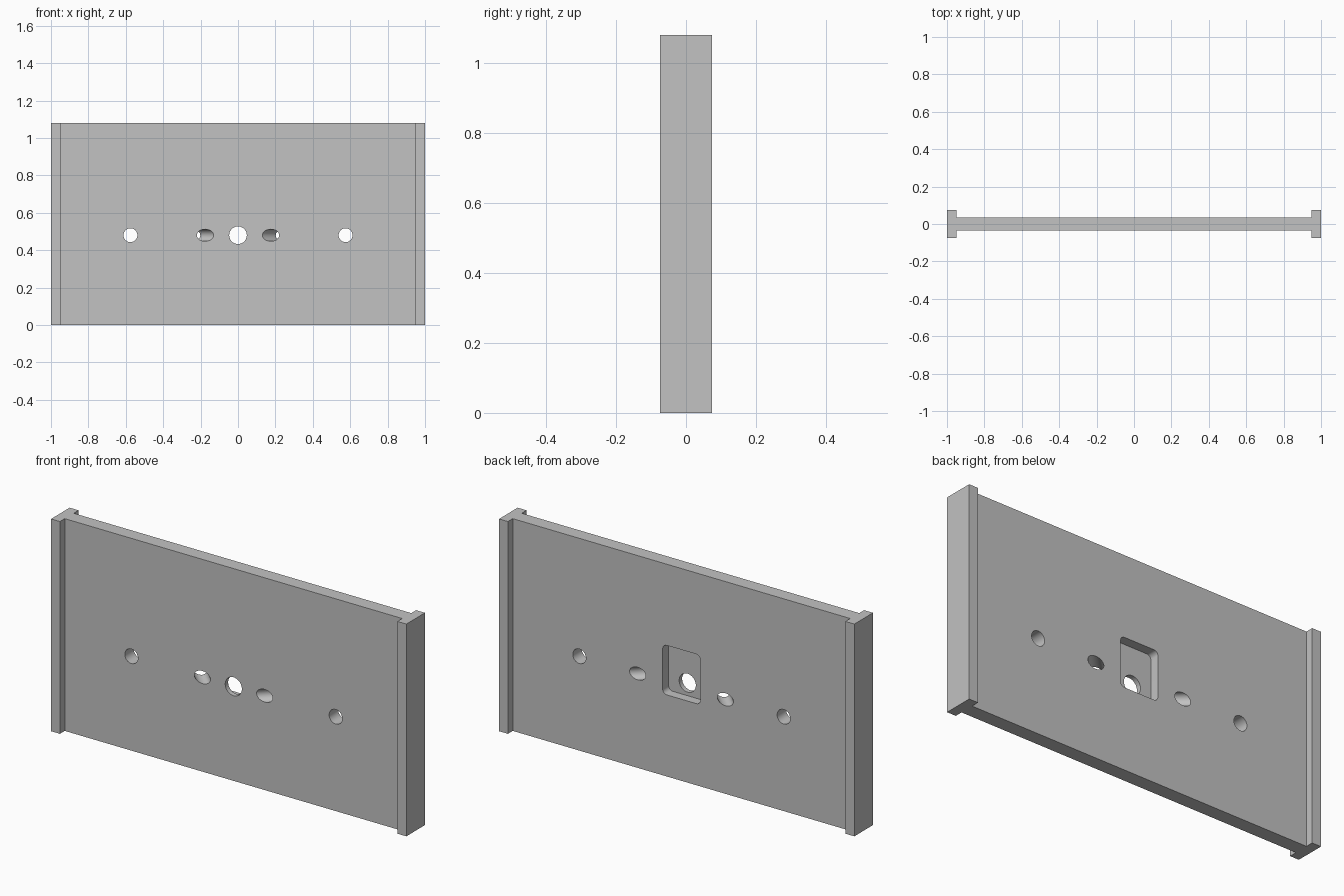
import bpy, bmesh
from math import pi

default = bpy.data.objects.get("Cube")
if default:
    bpy.data.objects.remove(default, do_unlink=True)

HEIGHT = 1.08
HALF_PLATE = 0.036
HALF_FLANGE = 0.075
WEB_X = 0.95
HOLE_Z = 0.48

grey = bpy.data.materials.new("plain_grey")
grey.use_nodes = True
colour = (0.54, 0.54, 0.54, 1)
grey.diffuse_color = colour
grey.node_tree.nodes["Principled BSDF"].inputs["Base Color"].default_value = colour


def extrude_outline(name, points, axis, length):
    """Fill a closed outline and extrude it along an axis."""
    bm = bmesh.new()
    face = bm.faces.new([bm.verts.new(p) for p in points])
    result = bmesh.ops.extrude_face_region(bm, geom=[face])
    verts = [v for v in result["geom"] if isinstance(v, bmesh.types.BMVert)]
    bmesh.ops.translate(bm, verts=verts, vec=[a * length for a in axis])
    bmesh.ops.recalc_face_normals(bm, faces=bm.faces)
    mesh = bpy.data.meshes.new(name)
    bm.to_mesh(mesh)
    bm.free()
    obj = bpy.data.objects.new(name, mesh)
    bpy.context.collection.objects.link(obj)
    return obj


def apply_modifier(obj, modifier):
    bpy.ops.object.select_all(action='DESELECT')
    obj.select_set(True)
    bpy.context.view_layer.objects.active = obj
    bpy.ops.object.modifier_apply(modifier=modifier.name)


def cut(obj, cutter):
    cutter.hide_render = True
    mod = obj.modifiers.new("cut", 'BOOLEAN')
    mod.operation = 'DIFFERENCE'
    mod.solver = 'EXACT'
    mod.object = cutter
    apply_modifier(obj, mod)
    bpy.data.objects.remove(cutter, do_unlink=True)


def drill(obj, x, radius, angle=0):
    """Cut a round hole from front to back, optionally slanted sideways."""
    bpy.ops.mesh.primitive_cylinder_add(
        vertices=64, radius=radius, depth=0.4,
        location=(x, 0, HOLE_Z), rotation=(pi / 2, 0, angle))
    cut(obj, bpy.context.object)


# Panel with a thicker flange along each side edge
half = [(WEB_X, -HALF_PLATE), (WEB_X, -HALF_FLANGE), (1, -HALF_FLANGE),
        (1, HALF_FLANGE), (WEB_X, HALF_FLANGE), (WEB_X, HALF_PLATE)]
profile = half + [(-x, y) for x, y in reversed(half)]
panel = extrude_outline("flanged_panel", [(x, y, 0) for x, y in profile],
                        (0, 0, 1), HEIGHT)
panel.data.materials.append(grey)

# Rounded rectangular pocket in the back
low, high, side, floor = 0.415, 0.667, 0.106, -0.012
pocket = extrude_outline(
    "pocket_cutter",
    [(x, floor, z) for x, z in ((-side, low), (side, low), (side, high), (-side, high))],
    (0, 1, 0), 0.2)
bm = bmesh.new()
bm.from_mesh(pocket.data)
corners = [e for e in bm.edges if abs(e.verts[0].co.y - e.verts[1].co.y) > 0.1]
bmesh.ops.bevel(bm, geom=corners, offset=0.023, segments=8, profile=0.5,
                affect='EDGES')
bm.to_mesh(pocket.data)
bm.free()
cut(panel, pocket)

# Centre hole, straight outer holes and slanted inner holes
drill(panel, 0, 0.047)
for s in (-1, 1):
    drill(panel, s * 0.575, 0.037)
    drill(panel, s * 0.211, 0.032, -s * pi / 4)

bpy.ops.object.select_all(action='DESELECT')
panel.select_set(True)
bpy.context.view_layer.objects.active = panel
bpy.ops.object.shade_smooth_by_angle(angle=pi / 6)
